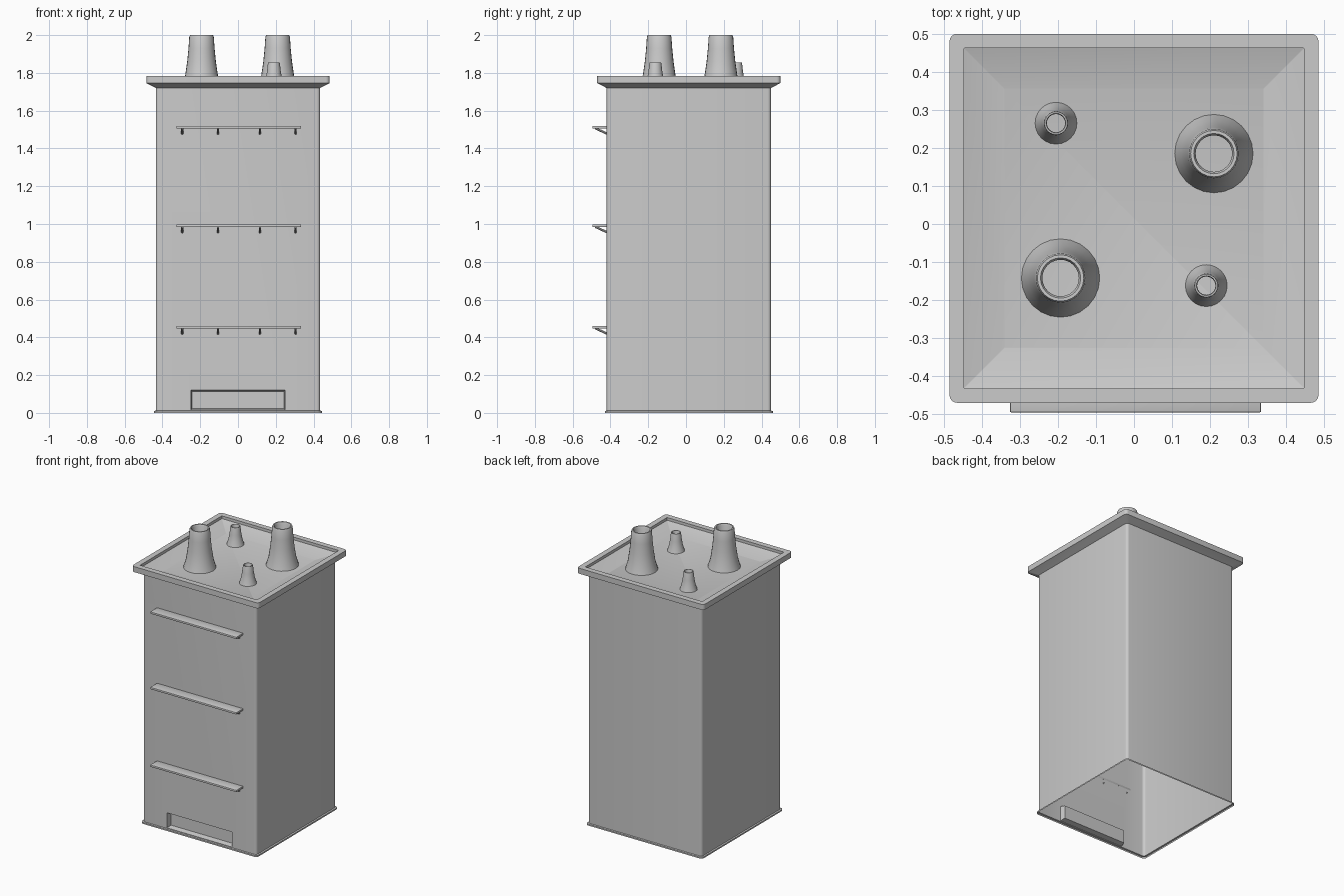
import bpy, bmesh, math
from mathutils import Vector, Matrix

if "Cube" in bpy.data.objects:
    bpy.data.objects.remove(bpy.data.objects["Cube"])

CY = 0.015      # the casing sits slightly behind the origin
FRONT = CY - 0.435


def finish(bm, name):
    mesh = bpy.data.meshes.new(name)
    bm.to_mesh(mesh)
    bm.free()
    obj = bpy.data.objects.new(name, mesh)
    bpy.context.collection.objects.link(obj)
    bpy.ops.object.select_all(action='DESELECT')
    obj.select_set(True)
    bpy.context.view_layer.objects.active = obj
    bpy.ops.object.shade_smooth_by_angle(angle=math.radians(30))
    return obj


def rounded_square(half, z, r, steps=4):
    pts = []
    for q in range(4):
        c = q * math.pi / 2 + math.pi / 4
        cx = math.copysign(half - r, math.cos(c))
        cy = math.copysign(half - r, math.sin(c))
        for i in range(steps + 1):
            a = q * math.pi / 2 + i / steps * math.pi / 2
            pts.append((cx + r * math.cos(a), CY + cy + r * math.sin(a), z))
    return pts


def skin(bm, loops):
    for a, b in zip(loops, loops[1:]):
        n = len(a)
        for i in range(n):
            j = (i + 1) % n
            bm.faces.new((a[i], a[j], b[j], b[i]))


def casing():
    # Open-bottomed shell: foot flange, walls, flared rim, sunken tray
    sections = [(0.445, 0, 0.02), (0.445, 0.01, 0.02), (0.435, 0.012, 0.018),
                (0.435, 1.72, 0.018), (0.485, 1.746, 0.02), (0.485, 1.784, 0.02),
                (0.447, 1.784, 0.002), (0.447, 1.765, 0.002), (0.341, 1.73, 0.002)]
    bm = bmesh.new()
    loops = [[bm.verts.new(p) for p in rounded_square(*s)] for s in sections]
    skin(bm, loops)
    bm.faces.new(loops[-1])
    bm.normal_update()

    # Recessed hatch low on the front wall
    def front_faces():
        return [f for f in bm.faces if f.normal.y < -0.999
                and abs(f.calc_center_median().y - FRONT) < 1e-3]
    for co, no in (((0, 0, 0.12), (0, 0, 1)), ((0, 0, 0.016), (0, 0, 1)),
                   ((-0.25, 0, 0), (1, 0, 0)), ((0.25, 0, 0), (1, 0, 0))):
        faces = [f for f in front_faces()
                 if no[2] or f.calc_center_median().z < 0.12]
        geom = faces + list({e for f in faces for e in f.edges}) \
            + list({v for f in faces for v in f.verts})
        bmesh.ops.bisect_plane(bm, geom=geom, plane_co=co, plane_no=no)
        bm.normal_update()
    hatch = [f for f in front_faces()
             if (f.calc_center_median() - Vector((0, FRONT, 0.068))).length < 0.02]
    bmesh.ops.inset_region(bm, faces=hatch, thickness=0.01, depth=-0.035)
    finish(bm, "casing")


def chimney(name, x, y, profile, sides=24):
    bm = bmesh.new()
    loops = [[bm.verts.new((x + r * math.cos(2 * math.pi * i / sides),
                            y + r * math.sin(2 * math.pi * i / sides), z))
              for i in range(sides)] for r, z in profile]
    skin(bm, loops)
    finish(bm, name)


def shelf(name, top):
    # Thin board with angled struts beneath
    bm = bmesh.new()
    bmesh.ops.create_cube(bm, size=1, matrix=Matrix.Translation((0.004, -0.457, top - 0.007))
                          @ Matrix.Diagonal((0.66, 0.076, 0.014, 1)))
    bmesh.ops.bevel(bm, geom=bm.edges[:], offset=0.003, segments=2,
                    profile=0.5, affect='EDGES')
    a, b = Vector((0, -0.48, top - 0.012)), Vector((0, -0.415, top - 0.042))
    rot = (b - a).to_track_quat('Z', 'Y').to_matrix().to_4x4()
    for x in (-0.295, -0.106, 0.116, 0.305):
        bmesh.ops.create_cone(bm, cap_ends=True, segments=10, radius1=0.006, radius2=0.006,
                              depth=(b - a).length,
                              matrix=Matrix.Translation((a + b) / 2 + Vector((x, 0, 0))) @ rot)
    finish(bm, name)


casing()

# Two large and two small flared chimneys with open bores
large = [(0.103, 1.73), (0.087, 1.785), (0.076, 1.86), (0.069, 1.93), (0.065, 1.99),
         (0.061, 2.0), (0.053, 2.0), (0.048, 1.99), (0.048, 1.731)]
small = [(0.055, 1.73), (0.044, 1.765), (0.037, 1.805), (0.032, 1.848), (0.03, 1.855),
         (0.026, 1.855), (0.024, 1.85), (0.024, 1.731)]
chimney("large_chimney_right", 0.21, 0.185, large)
chimney("large_chimney_left", -0.193, -0.142, large)
chimney("small_chimney_left", -0.205, 0.265, small)
chimney("small_chimney_right", 0.19, -0.162, small)

for label, z in (("lower", 0.46), ("middle", 0.997), ("upper", 1.519)):
    shelf(label + "_shelf", z)
